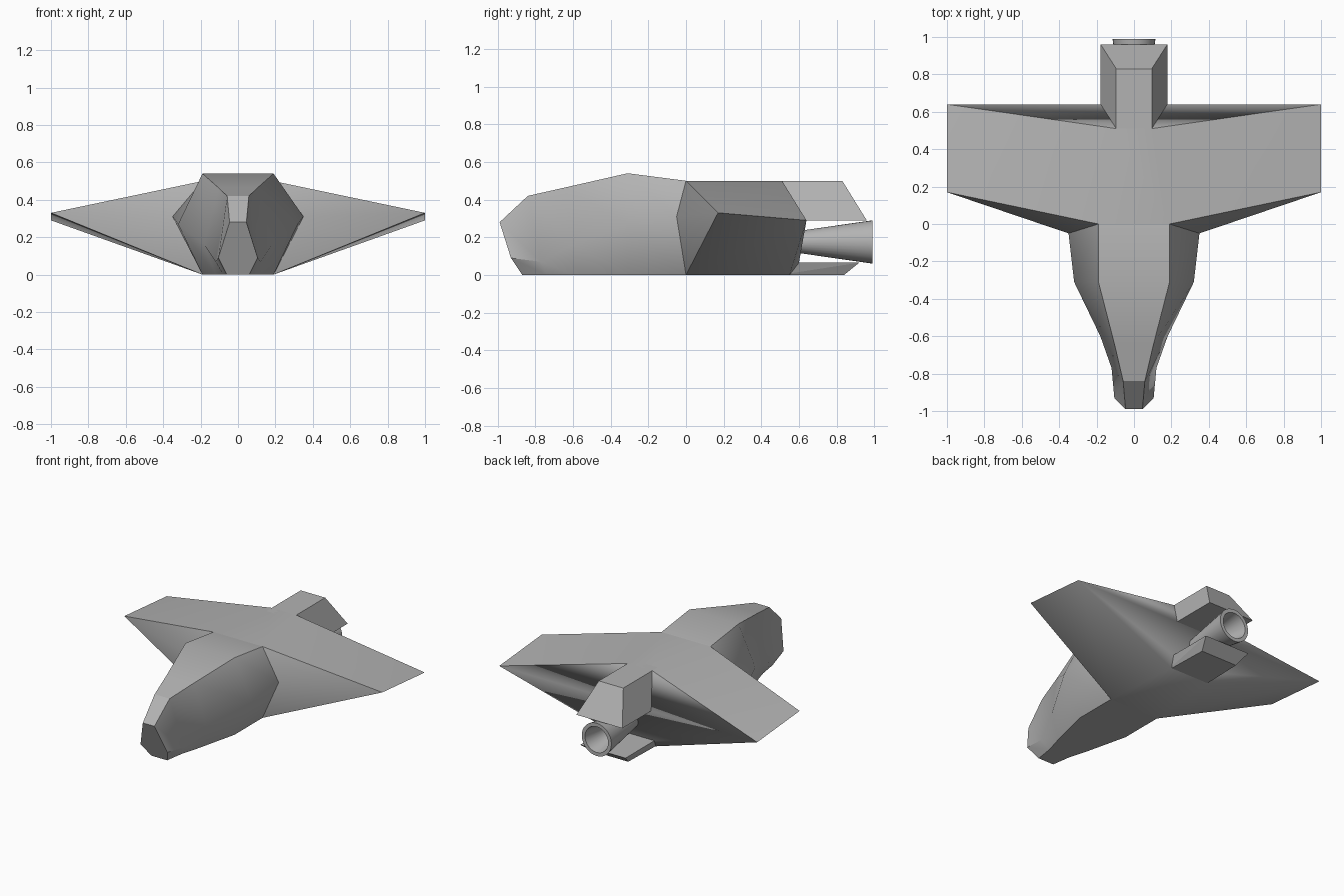
import bpy, bmesh
from math import pi, cos, sin, radians

if "Cube" in bpy.data.objects:
    bpy.data.objects.remove(bpy.data.objects["Cube"])

# Dark grey hull paint
paint = bpy.data.materials.new("hull_grey")
paint.diffuse_color = (0.45, 0.45, 0.45, 1)
paint.use_nodes = True
paint.node_tree.nodes["Principled BSDF"].inputs["Base Color"].default_value = paint.diffuse_color


def add_object(name, bm, smooth=None):
    bmesh.ops.recalc_face_normals(bm, faces=bm.faces)
    mesh = bpy.data.meshes.new(name)
    bm.to_mesh(mesh)
    bm.free()
    mesh.materials.append(paint)
    ob = bpy.data.objects.new(name, mesh)
    bpy.context.collection.objects.link(ob)
    if smooth:
        bpy.ops.object.select_all(action='DESELECT')
        ob.select_set(True)
        bpy.context.view_layer.objects.active = ob
        bpy.ops.object.shade_smooth_by_angle(angle=radians(smooth))
    return ob


def loft(name, rings, smooth=None, sharp=()):
    """Skin a row of closed rings; sharp lists (ring, point) pairs to crease."""
    bm = bmesh.new()
    rows = [[bm.verts.new(p) for p in r] for r in rings]
    n = len(rows[0])
    for a, b in zip(rows, rows[1:]):
        for i in range(n):
            j = (i + 1) % n
            bm.faces.new((a[i], a[j], b[j], b[i]))
    bm.faces.new(rows[0])
    bm.faces.new(rows[-1])
    for (r1, p1), (r2, p2) in sharp:
        bm.edges.get((rows[r1][p1], rows[r2][p2])).smooth = False
    return add_object(name, bm, smooth)


def mirrored(points):
    """Half outline plus its mirror image, as a closed ring."""
    return points + [(-x, y, z) for x, y, z in reversed(points)]


def hull(name, points, smooth=None):
    """Symmetric convex solid from half-side corner points."""
    bm = bmesh.new()
    for p in mirrored(points):
        bm.verts.new(p)
    res = bmesh.ops.convex_hull(bm, input=bm.verts)
    loose = [g for g in set(res['geom_interior'] + res['geom_unused'])
             if isinstance(g, bmesh.types.BMVert)]
    bmesh.ops.delete(bm, geom=loose, context='VERTS')
    bmesh.ops.dissolve_limit(bm, angle_limit=0.01, verts=bm.verts, edges=bm.edges)
    return add_object(name, bm, smooth)


# Fuselage: each section is top edge, side chine, bottom edge
sections = [
    [(0.045, -0.99, 0.28), (0.105, -0.93, 0.09), (0.06, -0.87, 0)],
    [(0.058, -0.84, 0.42), (0.12, -0.77, 0.07), (0.08, -0.74, 0)],
    [(0.105, -0.64, 0.465), (0.18, -0.60, 0.16), (0.12, -0.60, 0)],
    [(0.19, -0.31, 0.54), (0.32, -0.31, 0.27), (0.19, -0.31, 0)],
    [(0.19, 0.0, 0.50), (0.35, -0.05, 0.31), (0.19, 0.0, 0)],
]
# Creases across the nose top and along the chin
creases = [((1, 0), (1, 5)), ((0, 1), (1, 1)), ((0, 4), (1, 4))]
# Creases along the top and bottom edges of the body
creases += [((r, p), (r + 1, p)) for r in range(4) for p in (0, 2, 3, 5)]
loft("fuselage", [mirrored(s) for s in sections], smooth=65, sharp=creases)

# Wing: one faceted body running from tip to tip
hull("wing", [
    (0.19, 0.0, 0.50), (0.35, -0.05, 0.31), (0.19, 0.0, 0),
    (0.15, 0.55, 0), (0.18, 0.60, 0.065), (0.18, 0.64, 0.29), (0.095, 0.51, 0.50),
    (1.0, 0.17, 0.33), (1.0, 0.64, 0.29),
], smooth=52)

# Tail blocks above and below the engine
hull("upper_tail", [
    (0.095, 0.45, 0.50), (0.095, 0.83, 0.50),
    (0.178, 0.58, 0.29), (0.178, 0.96, 0.29),
])
hull("lower_tail", [
    (0.15, 0.50, 0), (0.14, 0.84, 0),
    (0.175, 0.55, 0.065), (0.175, 0.92, 0.065),
])

# Engine nozzle: flared cone with a hollow mouth
profile = [(0.053, 0.56), (0.115, 0.99), (0.09, 0.99), (0.055, 0.80)]
N = 32
loft("engine_nozzle",
     [[(r * cos(2 * pi * i / N), y, 0.175 + r * sin(2 * pi * i / N)) for i in range(N)]
      for r, y in profile], smooth=30)
